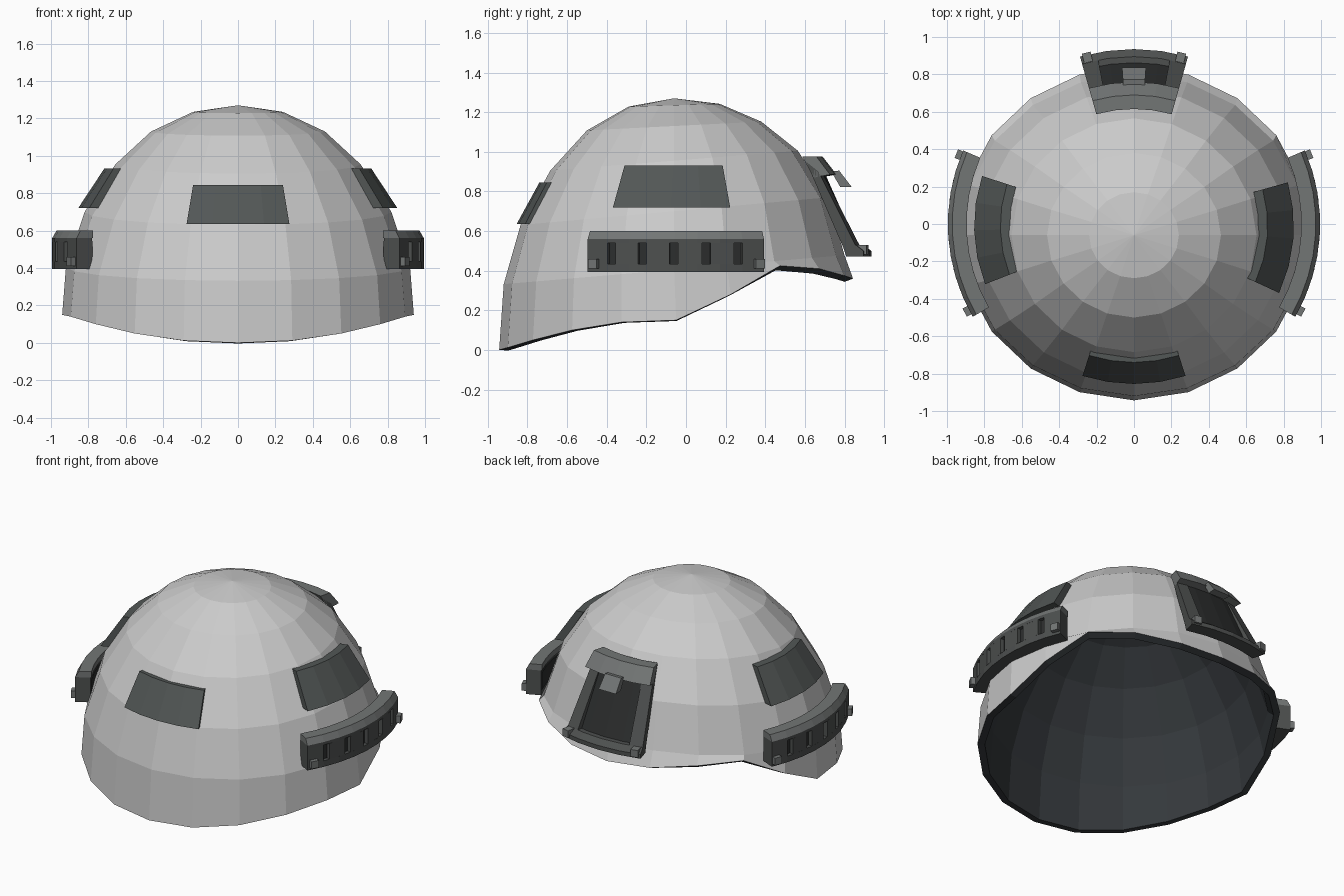
import bpy, bmesh
from math import sin, cos, radians

if "Cube" in bpy.data.objects:
    bpy.data.objects.remove(bpy.data.objects["Cube"])


def mat(name, r, g, b):
    m = bpy.data.materials.new(name)
    m.diffuse_color = (r, g, b, 1)
    m.use_nodes = True
    m.node_tree.nodes["Principled BSDF"].inputs["Base Color"].default_value = m.diffuse_color
    return m


SHELL = mat("shell_grey", 0.6, 0.6, 0.6)
LINER = mat("liner_dark", 0.035, 0.04, 0.045)
PATCH = mat("patch_dark", 0.085, 0.095, 0.093)
FRAME = mat("frame_dark", 0.075, 0.08, 0.078)
RECESS = mat("recess_black", 0.025, 0.027, 0.027)
TRIM = mat("trim_grey", 0.17, 0.18, 0.178)


def finish(name, bm, *mats):
    bmesh.ops.recalc_face_normals(bm, faces=bm.faces)
    me = bpy.data.meshes.new(name)
    bm.to_mesh(me)
    bm.free()
    for m in mats:
        me.materials.append(m)
    ob = bpy.data.objects.new(name, me)
    bpy.context.collection.objects.link(ob)
    return ob


def band(name, section, a0, a1, cy, m, steps=4):
    """Sweep a closed (radius, z) section around the vertical axis at (0, cy)."""
    bm = bmesh.new()
    rows = []
    for i in range(steps + 1):
        a = radians(a0 + (a1 - a0) * i / steps)
        rows.append([bm.verts.new((r * cos(a), cy + r * sin(a), z)) for r, z in section])
    n = len(section)
    for p, q in zip(rows, rows[1:]):
        for j in range(n):
            bm.faces.new((p[j], p[(j + 1) % n], q[(j + 1) % n], q[j]))
    bm.faces.new(rows[0])
    bm.faces.new(rows[-1])
    return finish(name, bm, m)


def box(r0, r1, z0, z1):
    return [(r0, z0), (r1, z0), (r1, z1), (r0, z1)]


# Helmet shell: 20-sided dome with rings tilted up to the back and a shaped rim
SIDES = 20
RINGS = [(0.24, 0.23, 1.235, 0.03), (0.465, 0.44, 1.13, 0.05), (0.655, 0.625, 0.955, 0.08),
         (0.82, 0.775, 0.70, 0.09), (0.92, 0.86, 0.405, 0.085)]
RIM = [0.0, 0.012, 0.05, 0.10, 0.14, 0.15, 0.28, 0.425, 0.41, 0.375, 0.36]
bm = bmesh.new()
apex = bm.verts.new((0, -0.06, 1.27))
dirs = [(cos(radians(18 * k - 90)), sin(radians(18 * k - 90))) for k in range(SIDES)]
rows = [[bm.verts.new((rx * c, -0.06 + ry * s, z + tilt * ry * s)) for c, s in dirs]
        for rx, ry, z, tilt in RINGS]
rows.append([bm.verts.new((0.94 * c, -0.05 + 0.893 * s, RIM[min(k, SIDES - k)]))
             for k, (c, s) in enumerate(dirs)])
for k in range(SIDES):
    n = (k + 1) % SIDES
    bm.faces.new((apex, rows[0][k], rows[0][n]))
    for p, q in zip(rows, rows[1:]):
        bm.faces.new((p[k], q[k], q[n], p[n]))
shell = finish("helmet_shell", bm, SHELL, LINER)
sol = shell.modifiers.new("thickness", 'SOLIDIFY')
sol.thickness = 0.045
sol.offset = -1
sol.material_offset = 1
sol.material_offset_rim = 1

# Fabric patches on front and both sides
side_sec = [(0.855, 0.72), (0.715, 0.932), (0.665, 0.932), (0.795, 0.72)]
band("front_patch", [(0.905, 0.635), (0.79, 0.845), (0.74, 0.845), (0.85, 0.635)],
     252.3, 287.7, 0.05, PATCH)
band("right_patch", side_sec, -24.8, 15.8, -0.01, PATCH)
band("left_patch", side_sec, 161.8, 201.4, -0.01, PATCH)

# Slotted accessory rails, mirrored left and right
SLOTS = [-22.2, -12.8, -3.6, 5.9, 15.4]
START, END, HALF = -29.9, 23.3, 1.25
for side in ("right", "left"):
    def part(label, sec, a, b, m, steps=1):
        if side == "left":
            a, b = 180 - a, 180 - b
        band(f"{side}_rail_{label}", sec, a, b, 0.0, m, steps)

    part("lower_bar", box(0.90, 0.995, 0.394, 0.434), START, END, FRAME, 8)
    part("upper_bar", box(0.90, 0.995, 0.54, 0.56), START, END, FRAME, 8)
    part("lip", [(0.895, 0.56), (0.995, 0.56), (0.972, 0.60), (0.895, 0.60)], START, END, TRIM, 8)
    part("back", box(0.895, 0.97, 0.43, 0.545), START + 0.3, END - 0.3, RECESS, 8)
    edges = [START] + [e for s in SLOTS for e in (s - HALF, s + HALF)] + [END]
    for i in range(0, len(edges), 2):
        part(f"post_{i // 2}", box(0.90, 0.995, 0.434, 0.54), edges[i], edges[i + 1], FRAME)
    for label, a in (("front", -27.6), ("rear", 21.6)):
        part(f"{label}_bolt", box(0.98, 1.022, 0.412, 0.46), a - 1.4, a + 1.4, TRIM)

# Rear mount: recessed plate in a frame with lip, tab and bolts
CY, W, INNER = -0.125, 15.8, 10.8
band("mount_plate", [(0.76, 0.95), (0.80, 0.95), (1.005, 0.49), (0.965, 0.49)],
     90 - W + 1, 90 + W - 1, CY, RECESS)
post = [(0.76, 0.95), (0.825, 0.90), (1.018, 0.53), (1.03, 0.472), (0.975, 0.472)]
band("mount_left_post", post, 90 + INNER, 90 + W, CY, FRAME, 1)
band("mount_right_post", post, 90 - W, 90 - INNER, CY, FRAME, 1)
band("mount_lower_bar", [(0.97, 0.472), (1.06, 0.472), (1.06, 0.50), (1.02, 0.53), (0.95, 0.53)],
     90 - W, 90 + W, CY, FRAME)
band("mount_lip", [(0.74, 0.975), (0.815, 0.975), (0.885, 0.885), (0.80, 0.87)],
     90 - W, 90 + W, CY, TRIM)
band("mount_tab", [(0.86, 0.90), (0.90, 0.905), (0.963, 0.823), (0.905, 0.823)],
     86.2, 93.8, CY, TRIM, 1)
for label, a in (("left", 90 + 13.8), ("right", 90 - 13.8)):
    band(f"mount_{label}_bolt", box(1.02, 1.072, 0.482, 0.53), a - 1.3, a + 1.3, CY, TRIM, 1)
